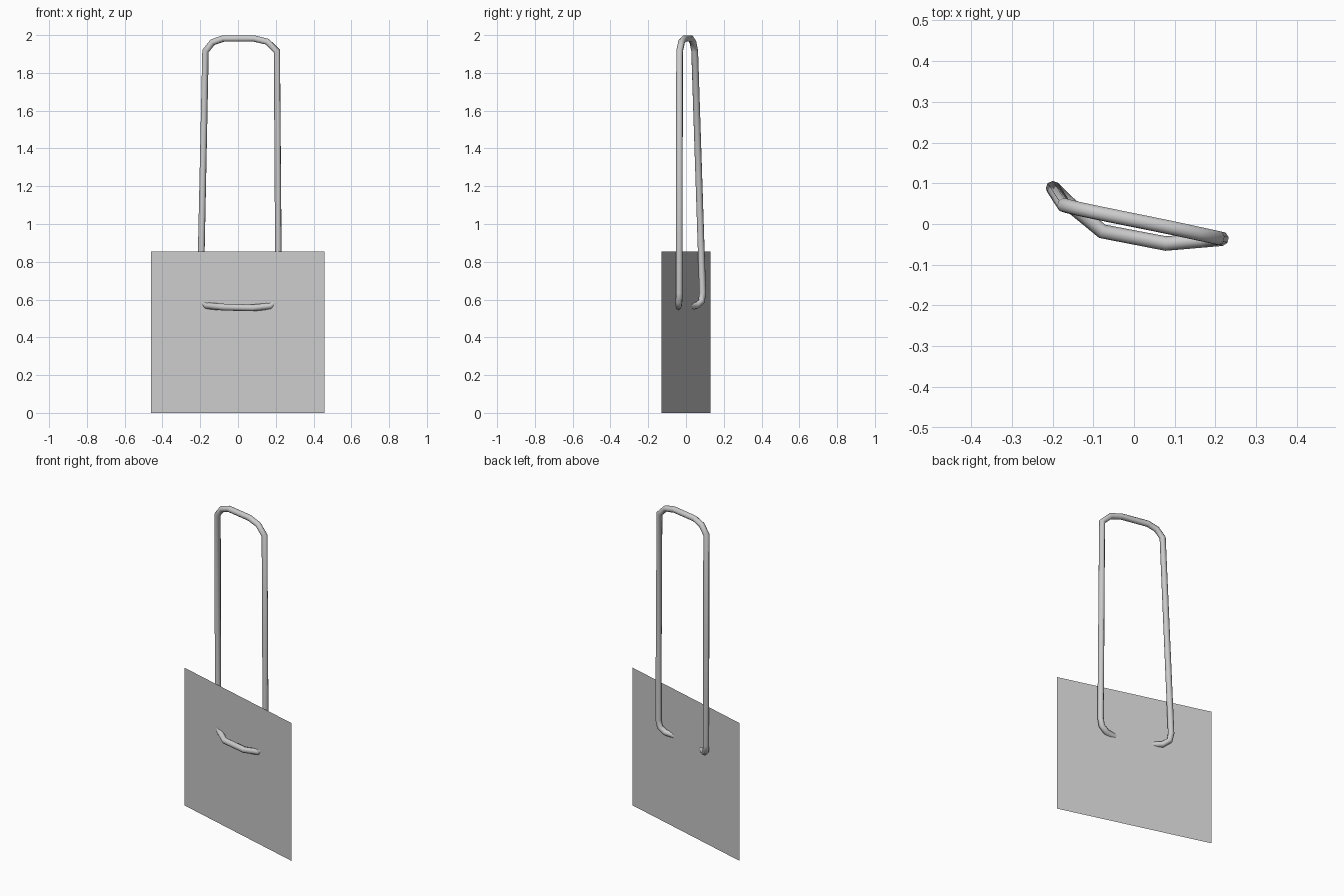
import bpy
import math

if "Cube" in bpy.data.objects:
    bpy.data.objects.remove(bpy.data.objects["Cube"])

# One shared grey
grey = bpy.data.materials.new("light_grey")
grey.diffuse_color = (0.6, 0.6, 0.6, 1)
grey.use_nodes = True
grey.node_tree.nodes["Principled BSDF"].inputs["Base Color"].default_value = grey.diffuse_color

# Flat upright panel, turned slightly about z
mesh = bpy.data.meshes.new("panel")
mesh.from_pydata([(-0.46, 0.13, 0), (0.458, -0.13, 0),
                  (0.458, -0.13, 0.855), (-0.46, 0.13, 0.855)], [], [(0, 1, 2, 3)])
panel = bpy.data.objects.new("panel", mesh)
bpy.context.collection.objects.link(panel)
mesh.materials.append(grey)

# Closed wire loop: under bar pierces the panel, legs rise to a bent top
path = [
    (-0.078, -0.018, 0.560), (0.078, -0.048, 0.556),      # bar in front of panel
    (0.170, -0.040, 0.565), (0.205, -0.037, 0.590), (0.215, -0.036, 0.635),
    (0.206, -0.034, 1.915),                               # right leg
    (0.155, -0.023, 1.965), (0.085, -0.008, 1.982),       # top bend
    (-0.078, 0.025, 1.982), (-0.135, 0.037, 1.962), (-0.172, 0.046, 1.915),
    (-0.199, 0.088, 0.635),                               # left leg
    (-0.193, 0.082, 0.590), (-0.165, 0.054, 0.567),
]
curve = bpy.data.curves.new("wire_loop", "CURVE")
curve.dimensions = "3D"
curve.bevel_depth = 0.018
curve.bevel_resolution = 2
spline = curve.splines.new("POLY")
spline.points.add(len(path) - 1)
for point, co in zip(spline.points, path):
    point.co = (*co, 1)
spline.use_cyclic_u = True
loop = bpy.data.objects.new("wire_loop", curve)
bpy.context.collection.objects.link(loop)
curve.materials.append(grey)

# Solid mesh with smooth sides
bpy.context.view_layer.objects.active = loop
loop.select_set(True)
bpy.ops.object.convert(target="MESH")
bpy.ops.object.shade_smooth_by_angle(angle=math.radians(50))
